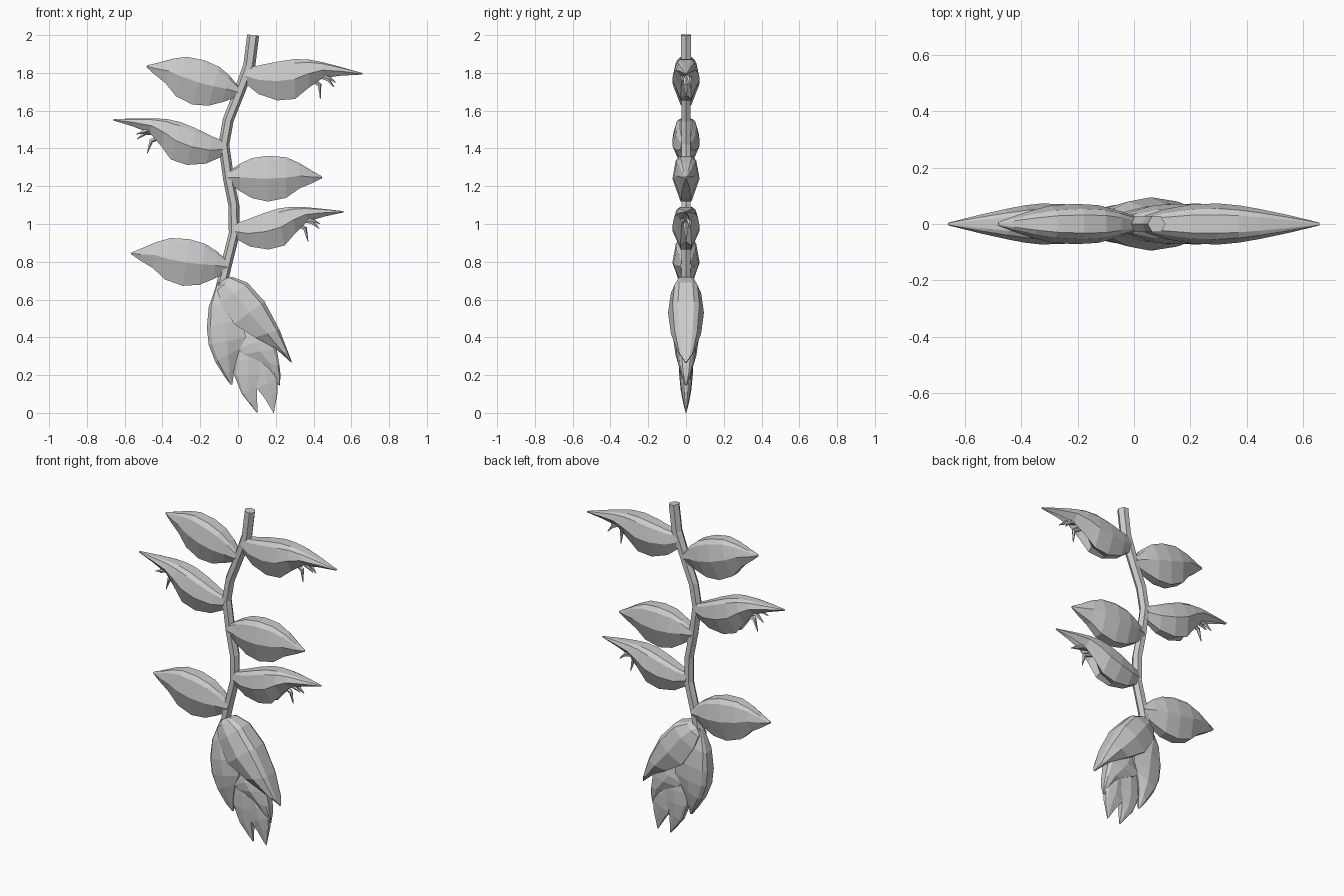
import bpy, bmesh
from mathutils import Vector

if "Cube" in bpy.data.objects:
    bpy.data.objects.remove(bpy.data.objects["Cube"])


def skin(name, rings):
    """Bridge equal-size rings into a closed flat-shaded object."""
    bm = bmesh.new()
    loops = [[bm.verts.new(p) for p in r] for r in rings]
    n = len(loops[0])
    for a, b in zip(loops, loops[1:]):
        for i in range(n):
            j = (i + 1) % n
            bm.faces.new((a[i], a[j], b[j], b[i]))
    bm.faces.new(loops[0][::-1])
    bm.faces.new(loops[-1])
    bmesh.ops.recalc_face_normals(bm, faces=bm.faces)
    me = bpy.data.meshes.new(name)
    bm.to_mesh(me)
    bm.free()
    ob = bpy.data.objects.new(name, me)
    bpy.context.collection.objects.link(ob)
    return ob


def tube(name, path, radii, sides):
    """Tapered tube through 3D points."""
    from math import cos, sin, tau
    pts = [Vector(p) for p in path]
    rings = []
    for i, p in enumerate(pts):
        d = (pts[min(i + 1, len(pts) - 1)] - pts[max(i - 1, 0)]).normalized()
        u = Vector((0, 1, 0))
        v = d.cross(u).normalized()
        u = v.cross(d)
        rings.append([p + radii[i] * (cos(tau * k / sides) * v + sin(tau * k / sides) * u)
                      for k in range(sides)])
    return skin(name, rings)


def pod(name, outer, inner, widths, low=0.4, hollow=None):
    """Folded leaf between two outlines in the XZ plane, thickened in y."""
    rings = []
    for i, (o, n, w) in enumerate(zip(outer, inner, widths)):
        o, n = Vector((o[0], 0, o[1])), Vector((n[0], 0, n[1]))
        lift = hollow[i] if hollow else 0
        half = [(0.0, 0.45), (0.1, 0.75), (0.5, 1.0), (1.0, low)]
        sec = half + [(1.0 - lift, 0)] + [(f, -s) for f, s in reversed(half)]
        rings.append([o.lerp(n, f) + Vector((0, s * w, 0)) for f, s in sec])
    return skin(name, rings)


# Stem
stem = [(.08, 2.0), (.06, 1.84), (0, 1.68), (-.052, 1.55), (-.075, 1.42),
        (-.05, 1.24), (-.022, 1.1), (-.02, .95), (-.06, .79), (-.09, .66)]
tube("stem", [(x, 0, z) for x, z in stem], [.032] * 2 + [.029] * 8, 6)

# Side bract profiles: (along, upper, lower, half width), relative to length
plain = [(0, .05, -.06, .03), (.13, .14, -.15, .05), (.26, .20, -.225, .067),
         (.43, .225, -.26, .072), (.62, .21, -.22, .065), (.76, .15, -.12, .048),
         (.9, .065, -.06, .025), (1, .01, -.01, .006)]
flowered = [(0, .07, -.07, .03), (.11, .085, -.16, .053), (.27, .115, -.215, .07),
            (.42, .135, -.205, .073), (.54, .13, -.11, .066), (.66, .105, -.03, .053),
            (.82, .06, -.012, .032), (1, .006, -.006, .005)]
hollow = [0, 0, 0, .1, .45, .6, .5, 0]
# Stamens: start, middle, tip in the same relative space, and sideways offset
stamens = [((.5, .0), (.63, -.09), (.635, -.21), .0),
           ((.55, .02), (.70, -.04), (.755, -.11), .018),
           ((.55, .02), (.70, -.02), (.77, -.07), -.018)]


def bract(name, base, tip, has_flower):
    b, t = Vector(base), Vector(tip)
    d = t - b
    n = Vector((-d.y, d.x))
    if n.y < 0:
        n = -n
    at = lambda a, h: b + d * a + n * h
    prof = flowered if has_flower else plain
    pod(name, [at(p[0], p[1]) for p in prof], [at(p[0], p[2]) for p in prof],
        [p[3] for p in prof], hollow=hollow if has_flower else None)
    if has_flower:
        for k, (s, m, e, y) in enumerate(stamens):
            path = [at(*q) for q in (s, m, e)]
            tube(f"{name}_stamen_{k + 1}", [(p.x, y * f, p.y) for p, f in zip(path, (.5, 1, 1.2))],
                 [.016, .012, .002], 5)


bract("plain_bract_top", (0, 1.70), (-.483, 1.835), False)
bract("plain_bract_middle", (-.055, 1.25), (.445, 1.247), False)
bract("plain_bract_low", (-.055, .775), (-.565, .845), False)
bract("flowered_bract_top", (.04, 1.785), (.66, 1.795), True)
bract("flowered_bract_middle", (-.08, 1.395), (-.66, 1.552), True)
bract("flowered_bract_low", (-.015, .96), (.558, 1.065), True)

# Hanging end cluster of overlapping leaves
pod("end_leaf_right",
    [(-.08, .71), (-.03, .72), (.05, .69), (.14, .59), (.22, .44), (.27, .31), (.285, .27)],
    [(-.1, .68), (-.11, .65), (-.09, .58), (-.02, .47), (.09, .40), (.2, .34), (.283, .265)],
    [.025, .055, .08, .095, .08, .045, .005], .75)
pod("end_leaf_left",
    [(-.11, .69), (-.155, .56), (-.165, .45), (-.155, .36), (-.12, .27), (-.07, .19), (-.04, .15)],
    [(-.08, .70), (-.03, .6), (.03, .5), (.04, .40), (.01, .34), (-.015, .26), (-.03, .15)],
    [.02, .055, .068, .066, .055, .032, .004], .75)
pod("end_leaf_inner",
    [(.08, .5), (.17, .4), (.205, .34), (.22, .25), (.225, .2), (.222, .145)],
    [(0, .45), (0, .34), (.03, .31), (.12, .27), (.16, .22), (.212, .148)],
    [.03, .052, .052, .042, .028, .004], .75)
pod("end_leaf_tip_left",
    [(0, .4), (-.015, .28), (-.02, .2), (.02, .10), (.06, .05), (.1, 0)],
    [(.08, .38), (.12, .28), (.12, .2), (.1, .14), (.1, .08), (.105, .005)],
    [.03, .038, .036, .028, .018, .003], .75)
pod("end_leaf_tip_right",
    [(.15, .3), (.19, .24), (.21, .18), (.21, .11), (.19, 0)],
    [(.08, .3), (.1, .22), (.1, .13), (.14, .08), (.185, .005)],
    [.03, .034, .03, .02, .003], .75)
